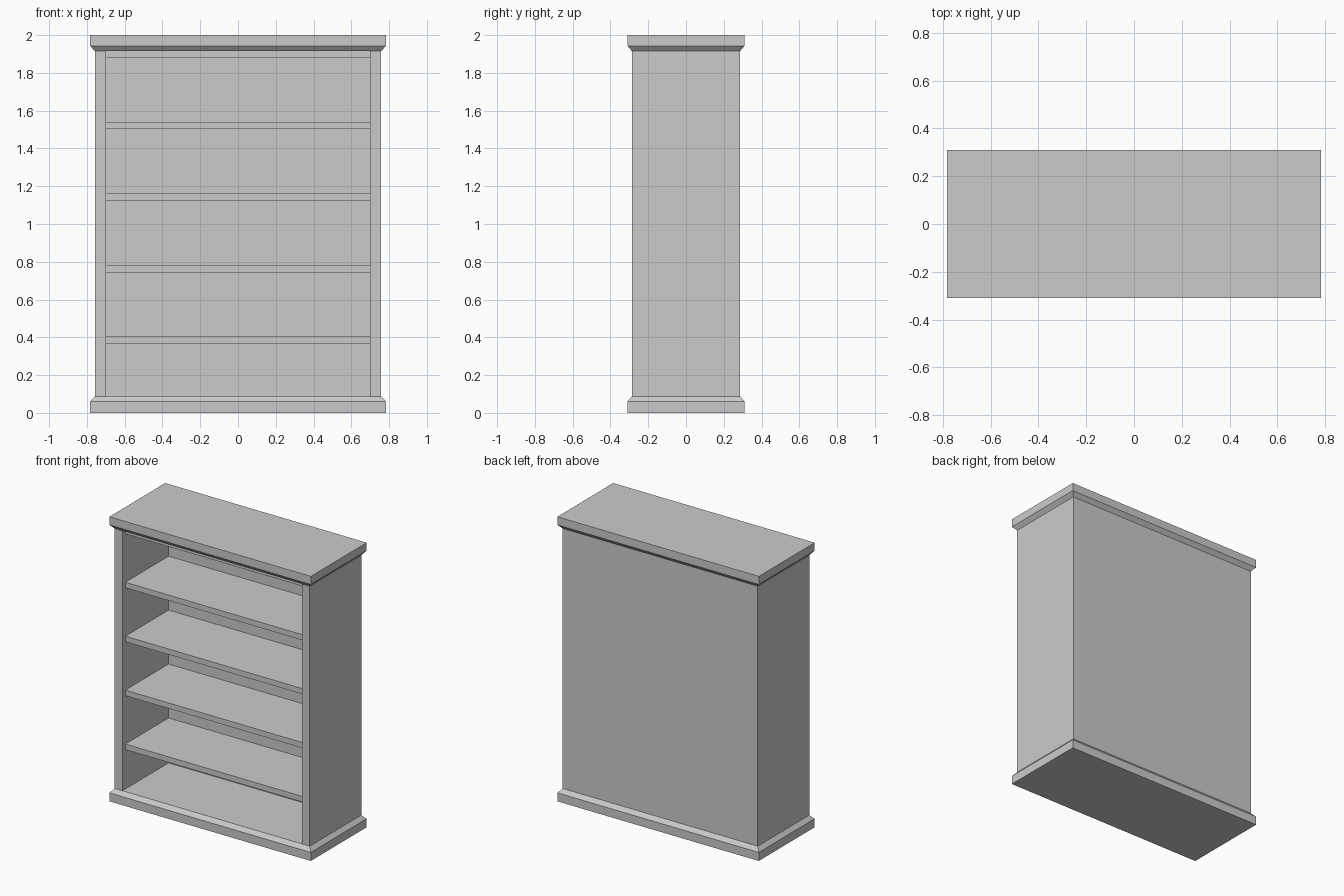
import bpy, bmesh

if "Cube" in bpy.data.objects:
    bpy.data.objects.remove(bpy.data.objects["Cube"])

BX, BY = 0.758, 0.286      # carcass half width / half depth
OX, OY = 0.783, 0.31       # plinth and cornice half width / half depth
WALL = 0.06                # panel thickness
Z0, Z1 = 0.088, 1.915      # carcass bottom and top


def make_object(name, bm):
    bmesh.ops.recalc_face_normals(bm, faces=bm.faces[:])
    mesh = bpy.data.meshes.new(name)
    bm.to_mesh(mesh)
    bm.free()
    ob = bpy.data.objects.new(name, mesh)
    bpy.context.collection.objects.link(ob)
    return ob


def stacked_slab(name, levels):
    """Solid slab through rectangular rings (half_x, half_y, z)."""
    bm = bmesh.new()
    rings = [[bm.verts.new((sx * hx, sy * hy, z))
              for sx, sy in ((-1, -1), (1, -1), (1, 1), (-1, 1))]
             for hx, hy, z in levels]
    for a, b in zip(rings, rings[1:]):
        for i in range(4):
            j = (i + 1) % 4
            bm.faces.new((a[i], a[j], b[j], b[i]))
    bm.faces.new(rings[0])
    bm.faces.new(rings[-1])
    return make_object(name, bm)


def prism(name, outline, z0, z1):
    """Extrude a plan outline from z0 to z1."""
    bm = bmesh.new()
    face = bm.faces.new([bm.verts.new((x, y, z0)) for x, y in outline])
    top = bmesh.ops.extrude_face_region(bm, geom=[face])["geom"]
    for v in top:
        if isinstance(v, bmesh.types.BMVert):
            v.co.z = z1
    return make_object(name, bm)


# Plinth and cornice with chamfered edges towards the carcass
stacked_slab("plinth", [(OX, OY, 0), (OX, OY, 0.06), (BX, BY, Z0)])
stacked_slab("cornice", [(BX, BY, Z1), (OX, OY, 1.943), (OX, OY, 2.0)])

# Carcass: two sides and back as one U-shaped plan
ix, iy = BX - WALL, BY - WALL
prism("carcass", [(-BX, -BY), (-ix, -BY), (-ix, iy), (ix, iy),
                  (ix, -BY), (BX, -BY), (BX, BY), (-BX, BY)], Z0, Z1)

# Four shelves and the top board, set back slightly from the front
front = -BY + 0.032
for i in range(5):
    z = 0.365 + 0.379 * i
    name = "top_board" if i == 4 else f"shelf_{i + 1}"
    prism(name, [(-ix, front), (ix, front), (ix, iy), (-ix, iy)],
          z, min(z + 0.039, Z1))
